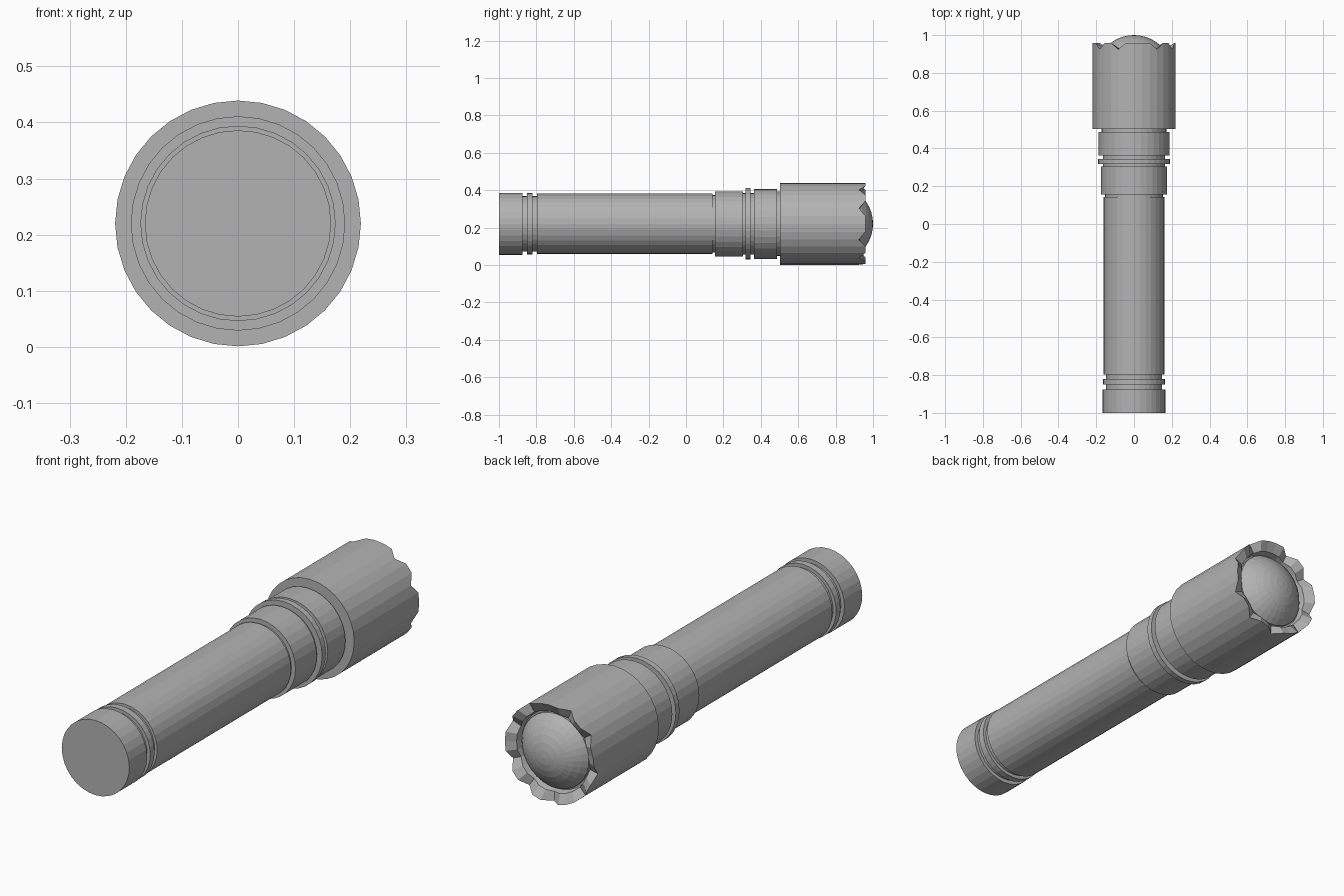
import bpy, bmesh, math

if "Cube" in bpy.data.objects:
    bpy.data.objects.remove(bpy.data.objects["Cube"])

N = 32            # sides of every turned part
CZ = 0.22         # height of the torch axis

grey = bpy.data.materials.new("plain grey")
grey.diffuse_color = (0.45, 0.45, 0.45, 1)
grey.use_nodes = True
grey.node_tree.nodes["Principled BSDF"].inputs["Base Color"].default_value = grey.diffuse_color


def turned(name, profile, rim=None):
    """Revolve (radius, y) points round the y axis; rim(i, j) may shift y."""
    bm = bmesh.new()
    rings = []
    for j, (r, y) in enumerate(profile):
        if r == 0:
            rings.append([bm.verts.new((0, y, CZ))] * N)
            continue
        ring = []
        for i in range(N):
            a = 2 * math.pi * i / N
            dy = rim(i, j) if rim else 0
            ring.append(bm.verts.new((r * math.sin(a), y + dy, CZ + r * math.cos(a))))
        rings.append(ring)
    for p, q in zip(rings, rings[1:]):
        for i in range(N):
            k = (i + 1) % N
            corners = list(dict.fromkeys((p[i], p[k], q[k], q[i])))
            bm.faces.new(corners)
    bmesh.ops.recalc_face_normals(bm, faces=bm.faces)
    mesh = bpy.data.meshes.new(name)
    bm.to_mesh(mesh)
    bm.free()
    mesh.materials.append(grey)
    ob = bpy.data.objects.new(name, mesh)
    bpy.context.collection.objects.link(ob)
    return ob


def steps(bands):
    """Stepped closed profile from (radius, y start, y end) bands."""
    pts = [(0, bands[0][1])]
    for r, y0, y1 in bands:
        pts += [(r, y0), (r, y1)]
    return pts + [(0, bands[-1][2])]


# tail cap with grooves and a raised ring
turned("tail_cap", steps([(0.166, -1, -0.875), (0.149, -0.875, -0.85),
                          (0.164, -0.85, -0.82), (0.149, -0.82, -0.797)]))
# grip tube
turned("grip_tube", steps([(0.161, -0.797, 0.142), (0.154, 0.142, 0.155)]))
# collar with raised ring
turned("collar", steps([(0.174, 0.155, 0.305), (0.165, 0.305, 0.318),
                        (0.191, 0.318, 0.344), (0.165, 0.344, 0.363),
                        (0.187, 0.363, 0.487), (0.172, 0.487, 0.503)]))

# head with a notched, inward sloping rim
NOTCHES = {3, 6, 10, 13, 16, 20, 23, 27, 30}


def notch(i, j):
    if i in NOTCHES:
        return {2: -0.034, 3: -0.012}.get(j, 0)
    return 0


turned("head", [(0, 0.503), (0.219, 0.503), (0.219, 0.959), (0.178, 0.935),
                (0.172, 0.905), (0, 0.905)], notch)

# domed lens
R = 0.207
amax = math.asin(0.165 / R)
turned("lens", [(0, 0.90), (0.165, 0.90)] +
       [(R * math.sin(amax * t / 6), 1 - R + R * math.cos(amax * t / 6)) for t in range(6, 0, -1)] +
       [(0, 1)])
